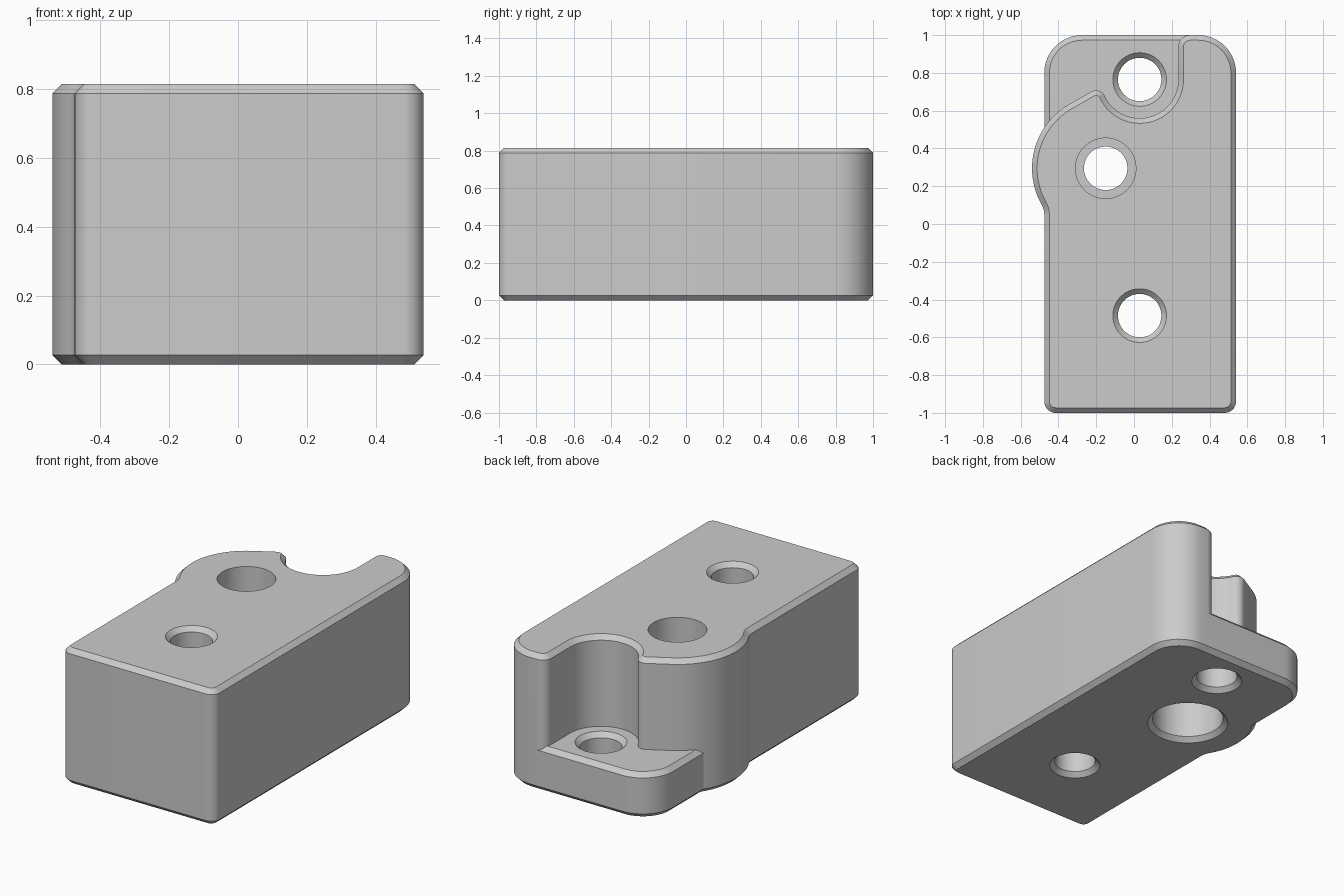
import bpy
import bmesh
from math import cos, sin, radians
from mathutils import Vector

old = bpy.data.objects.get("Cube")
if old:
    bpy.data.objects.remove(old, do_unlink=True)

grey = bpy.data.materials.new("plain grey")
grey.use_nodes = True
colour = (0.6, 0.6, 0.6, 1)
grey.diffuse_color = colour
grey.node_tree.nodes["Principled BSDF"].inputs["Base Color"].default_value = colour

C = 0.027                          # chamfer size
LEFT, RIGHT = -0.475, 0.54         # side walls
TOP, FLANGE_TOP = 0.815, 0.27
MAIN_HOLE = (-0.15, 0.295)
BACK_HOLE = (0.03, 0.765)
FRONT_HOLE = (0.03, -0.485)


def arc(centre, r, start, end, steps=16):
    """Points along an arc, angles in degrees."""
    angles = [radians(start + (end - start) * i / steps) for i in range(steps + 1)]
    return [(centre[0] + r * cos(a), centre[1] + r * sin(a)) for a in angles]


def inset(points, d):
    """Move a counter-clockwise outline inwards by d with mitred corners."""
    out, n = [], len(points)
    for i in range(n):
        a, b, c = (Vector(points[(i + k) % n]) for k in (-1, 0, 1))
        u, v = (b - a).normalized(), (c - b).normalized()
        n1, n2 = Vector((-u.y, u.x)), Vector((-v.y, v.x))
        out.append(b + (n1 + n2) * d / (1 + n1.dot(n2)))
    return out


def prism(name, outline, layers):
    """Solid through layers of (height, inset) of one outline."""
    bm = bmesh.new()
    rings = [[bm.verts.new((p.x, p.y, z)) for p in inset(outline, d)] for z, d in layers]
    n = len(outline)
    for low, high in zip(rings, rings[1:]):
        for i in range(n):
            j = (i + 1) % n
            bm.faces.new((low[i], low[j], high[j], high[i]))
    bm.faces.new(rings[0][::-1])
    bm.faces.new(rings[-1])
    mesh = bpy.data.meshes.new(name)
    bm.to_mesh(mesh)
    bm.free()
    obj = bpy.data.objects.new(name, mesh)
    bpy.context.collection.objects.link(obj)
    mesh.materials.append(grey)
    return obj


def chamfered(height):
    return [(0, C), (C, 0), (height - C, 0), (height, C)]


def combine(target, other, operation):
    mod = target.modifiers.new("combine", "BOOLEAN")
    mod.operation, mod.object, mod.solver = operation, other, "EXACT"
    bpy.context.view_layer.objects.active = target
    bpy.ops.object.modifier_apply(modifier=mod.name)
    bpy.data.objects.remove(other, do_unlink=True)


# Outline pieces shared by the block and the flange
front_corners = (arc((LEFT + 0.06, -0.94), 0.06, 180, 270, 8)
                 + arc((RIGHT - 0.06, -0.94), 0.06, 270, 360, 8))
back_right = arc((RIGHT - 0.2, 0.8), 0.2, 0, 90)
back_left = arc((LEFT + 0.2, 0.8), 0.2, 90, 180)

# Tall block with a round recess at the back and a bulge on one side
outline = (front_corners + back_right
           + arc((0.295, 0.94), 0.06, 90, 180, 8)
           + arc(BACK_HOLE, 0.205, 360, 205, 32)
           + arc((-0.201, 0.6575), 0.05, 25, 120, 10)
           + arc(MAIN_HOLE, 0.39, 120, 209.9, 32)
           + arc((-0.575, 0.051), 0.1, 29.9, 0, 6)[1:])
body = prism("bracket_block", outline, chamfered(TOP))

# Low flange across the back
flange = prism("back_flange", [(LEFT, 0.2), (RIGHT, 0.2)] + back_right + back_left,
               chamfered(FLANGE_TOP))
combine(body, flange, "UNION")

# Countersunk screw holes
R, OVER = 0.115, 0.03
for centre, height in ((FRONT_HOLE, TOP), (BACK_HOLE, FLANGE_TOP)):
    cutter = prism("hole_cutter", arc(centre, R, 0, 360, 48)[:-1],
                   [(-OVER, -C - OVER), (C, 0), (height - C, 0), (height + OVER, -C - OVER)])
    cutter.hide_render = True
    combine(body, cutter, "DIFFERENCE")

# Main stepped hole, wider from below
cutter = prism("main_hole_cutter", arc(MAIN_HOLE, R, 0, 360, 64)[:-1],
               [(-OVER, -0.085 - C - OVER), (C, -0.085), (0.33, -0.085), (0.33, 0),
                (0.55, 0), (0.55, -0.045), (TOP + 0.1, -0.045)])
cutter.hide_render = True
combine(body, cutter, "DIFFERENCE")

# Smooth round walls, crisp chamfer edges
bpy.ops.object.select_all(action="DESELECT")
body.select_set(True)
bpy.context.view_layer.objects.active = body
bpy.ops.object.shade_smooth_by_angle(angle=radians(25))
